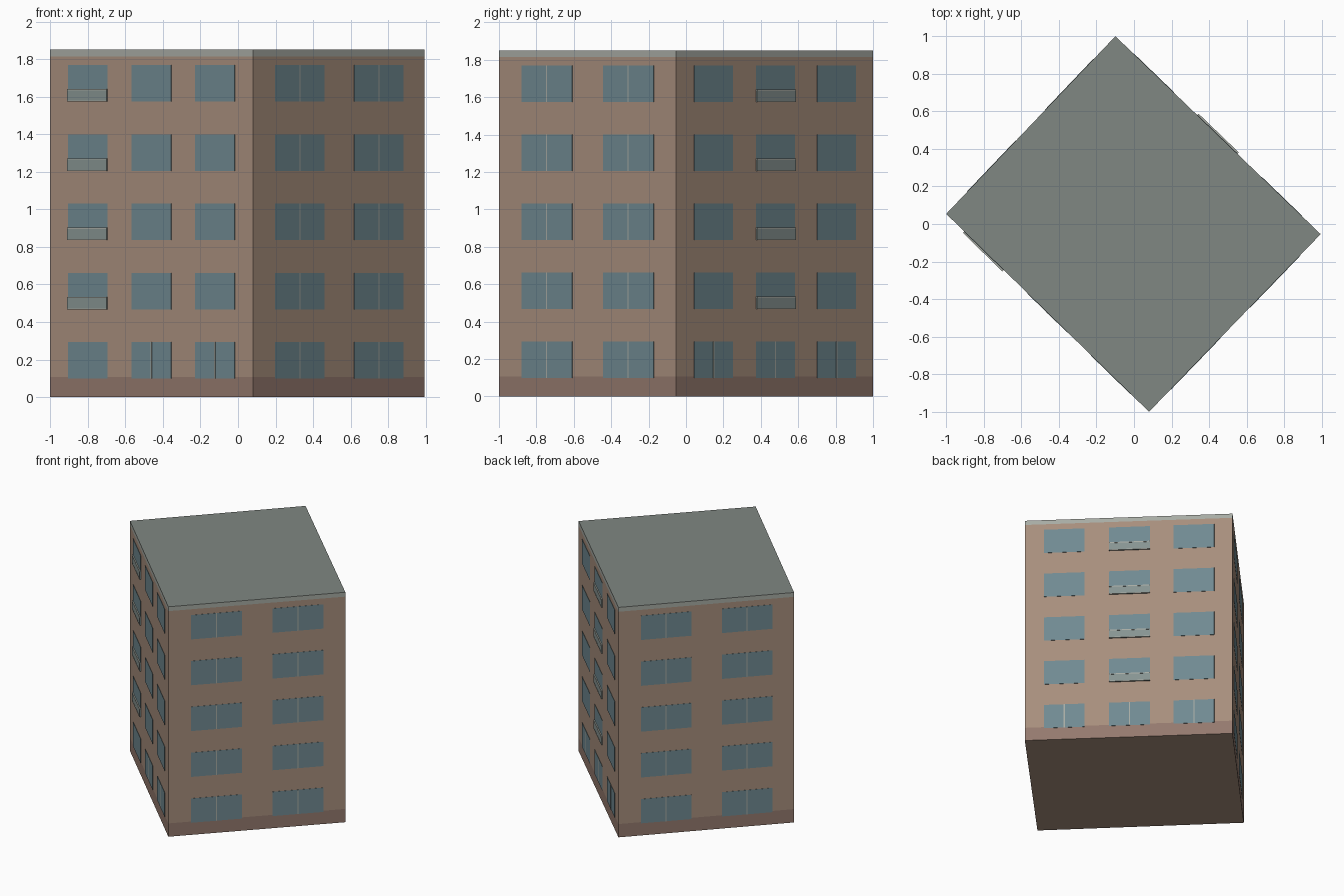
import bpy, bmesh
from mathutils import Vector

if "Cube" in bpy.data.objects:
    bpy.data.objects.remove(bpy.data.objects["Cube"])

# Footprint corners: left, front, right, back (counter-clockwise from above)
W, S, E, N = [Vector(p) for p in ((-1, .054), (.08, -1), (.994, -.054), (-.099, 1))]
CORNERS = [W, S, E, N]


def material(name, rgb):
    m = bpy.data.materials.new(name)
    m.diffuse_color = (*rgb, 1)
    m.use_nodes = True
    m.node_tree.nodes["Principled BSDF"].inputs["Base Color"].default_value = m.diffuse_color
    return m


WALL = material("wall", (.39, .275, .205))
BASE = material("base", (.296, .192, .155))
TRIM = material("trim", (.39, .41, .37))
ROOF = material("roof", (.214, .242, .223))
GLASS = material("glass", (.163, .254, .285))
PANEL = material("panel", (.243, .296, .285))


def finish(name, bm, mat):
    mesh = bpy.data.meshes.new(name)
    bm.to_mesh(mesh)
    bm.free()
    mesh.materials.append(mat)
    obj = bpy.data.objects.new(name, mesh)
    bpy.context.collection.objects.link(obj)


def tier(name, z0, z1, mat):
    """Ring of four wall faces between two heights."""
    bm = bmesh.new()
    low = [bm.verts.new((*c, z0)) for c in CORNERS]
    high = [bm.verts.new((*c, z1)) for c in CORNERS]
    for i in range(4):
        j = (i + 1) % 4
        bm.faces.new((low[i], low[j], high[j], high[i]))
    finish(name, bm, mat)


def cap(name, z, mat, down=False):
    bm = bmesh.new()
    ring = CORNERS[::-1] if down else CORNERS
    bm.faces.new([bm.verts.new((*c, z)) for c in ring])
    finish(name, bm, mat)


def boxes(name, a, b, items, depth, mat):
    """Shallow boxes on wall a-b; each item is (t0, t1, z0, z1)."""
    if not items:
        return
    d = b - a
    out = Vector((d.y, -d.x)).normalized() * depth
    bm = bmesh.new()
    for t0, t1, z0, z1 in items:
        p, q = a + d * t0, a + d * t1
        ring = [p, p + out, q + out, q]
        low = [bm.verts.new((*c, z0)) for c in ring]
        high = [bm.verts.new((*c, z1)) for c in ring]
        bm.faces.new(low[::-1])
        bm.faces.new(high)
        for i in range(4):
            j = (i + 1) % 4
            bm.faces.new((low[i], low[j], high[j], high[i]))
    bmesh.ops.recalc_face_normals(bm, faces=bm.faces)
    finish(name, bm, mat)


# Main block
tier("plinth", 0, .107, BASE)
tier("walls", .107, 1.815, WALL)
tier("roof_band", 1.815, 1.85, TRIM)
cap("roof", 1.85, ROOF)
cap("underside", 0, WALL, down=True)


def facade(name, a, b, centres, width, mullion, balcony_col=None):
    """Five storeys of windows, with mullions and optional balconies."""
    win, bars, panels, rails = [], [], [], []
    bar = .0025
    for row in range(5):
        z = .098 + row * .3688
        for col, c in enumerate(centres):
            t0, t1 = c - width / 2, c + width / 2
            win.append((t0, t1, z, z + .195))
            if mullion(row, col):
                bars.append((c - bar, c + bar, z, z + .195))
            if row and col == balcony_col:
                panels.append((t0, t1, z, z + .066))
                rails += [(t0, t1, z, z + .006), (t0, t1, z + .06, z + .067)]
    boxes(name + "_windows", a, b, win, .002, GLASS)
    boxes(name + "_mullions", a, b, bars, .003, TRIM)
    boxes(name + "_balcony_panels", a, b, panels, .009, PANEL)
    boxes(name + "_balcony_rails", a, b, rails, .0105, TRIM)


# Long facades with three columns, short facades with two
TRIPLE, DOUBLE = (.186, .5, .813), (.271, .732)
facade("front_left", W, S, TRIPLE, .195, lambda r, c: r == 0 and c > 0, 0)
facade("back_right", E, N, (.19, .504, .814), .196, lambda r, c: r == 0, 1)
facade("front_right", S, E, DOUBLE, .287, lambda r, c: True)
facade("back_left", N, W, DOUBLE, .287, lambda r, c: True)
